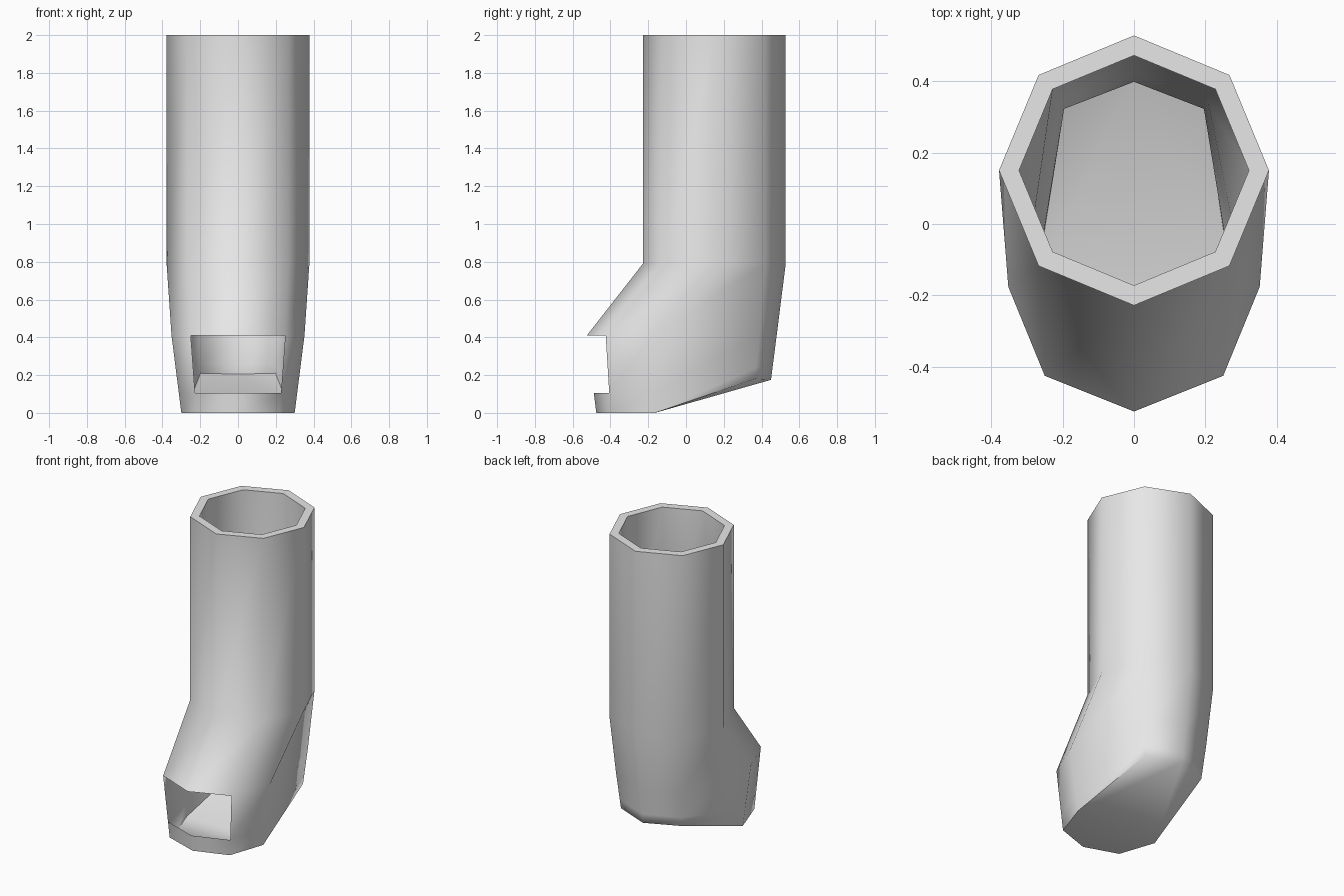
import bpy, bmesh, math

cube = bpy.data.objects.get("Cube")
if cube:
    bpy.data.objects.remove(cube, do_unlink=True)

# Single grey material
grey = bpy.data.materials.new("light_grey")
grey.use_nodes = True
grey.diffuse_color = (0.8, 0.8, 0.8, 1)
grey.node_tree.nodes["Principled BSDF"].inputs["Base Color"].default_value = (0.8, 0.8, 0.8, 1)

bm = bmesh.new()


def octagon(r, z):
    """Round pipe section, counter-clockwise from the front point."""
    pts = []
    for i in range(8):
        a = -math.pi / 2 + i * math.pi / 4
        pts.append((r * math.cos(a), 0.15 + r * math.sin(a), z))
    return pts


def mirrored(half):
    """Full section from front, front side, side, rear side and back points."""
    return half + [(-x, y, z) for x, y, z in half[3:0:-1]]


def shrink(pts, k, dz):
    return [(x * k, 0.0 + y * k, z + dz) for x, y, z in pts]


def ring(pts):
    return [bm.verts.new(p) for p in pts]


def strip(a, b, skip=(), flip=False):
    for i in range(8):
        if i in skip:
            continue
        j = (i + 1) % 8
        face = [a[i], a[j], b[j], b[i]]
        bm.faces.new(face[::-1] if flip else face)


def sole(r, flip=False):
    """Flat toe, sloping middle and two raised heel corners."""
    for ids in ((2, 1, 0, 7, 6), (2, 6, 4), (2, 4, 3), (6, 5, 4)):
        face = [r[i] for i in ids]
        bm.faces.new(face[::-1] if flip else face)


# Sections of the bent foot
foot = mirrored([(0, -0.525, 0.41), (0.25, -0.425, 0.41), (0.352, -0.176, 0.41),
                 (0.24, 0.387, 0.41), (0, 0.48, 0.41)])
base = mirrored([(0, -0.475, 0), (0.22, -0.40, 0), (0.30, -0.165, 0),
                 (0.22, 0.365, 0.18), (0, 0.45, 0.175)])
lip = [tuple(b + 0.256 * (f - b) for f, b in zip(p, q)) for p, q in zip(foot, base)]
front = (0, 7)          # the two front panels left open
rim_ids = (7, 0, 1)     # points where inner and outer skins meet

# Outer skin
o_top, o_bend = ring(octagon(0.378, 2)), ring(octagon(0.378, 0.79))
o_foot, o_lip, o_base = ring(foot), ring(lip), ring(base)
strip(o_bend, o_top)
strip(o_foot, o_bend)
strip(o_lip, o_foot, front)
strip(o_base, o_lip)
sole(o_base)

# Inner skin, joined to the outer one around the front opening
def inner_ring(pts, outer):
    return [outer[i] if i in rim_ids else bm.verts.new(p) for i, p in enumerate(pts)]

i_top, i_bend = ring(octagon(0.322, 2)), ring(octagon(0.322, 0.79))
i_foot = inner_ring(shrink(foot, 0.87, 0), o_foot)
i_lip = inner_ring(shrink(lip, 0.87, 0.02), o_lip)
i_base = ring(shrink(base, 0.9, 0.03))
strip(i_bend, i_top, flip=True)
strip(i_foot, i_bend, flip=True)
strip(i_lip, i_foot, front, flip=True)
strip(i_base, i_lip, flip=True)
sole(i_base, flip=True)

# Top rim
strip(o_top, i_top)

mesh = bpy.data.meshes.new("bent_pipe")
bm.to_mesh(mesh)
bm.free()
mesh.materials.append(grey)
pipe = bpy.data.objects.new("bent_pipe", mesh)
bpy.context.collection.objects.link(pipe)

# Smooth shading with sharp rims
bpy.ops.object.select_all(action='DESELECT')
pipe.select_set(True)
bpy.context.view_layer.objects.active = pipe
bpy.ops.object.shade_smooth_by_angle(angle=math.radians(65))
